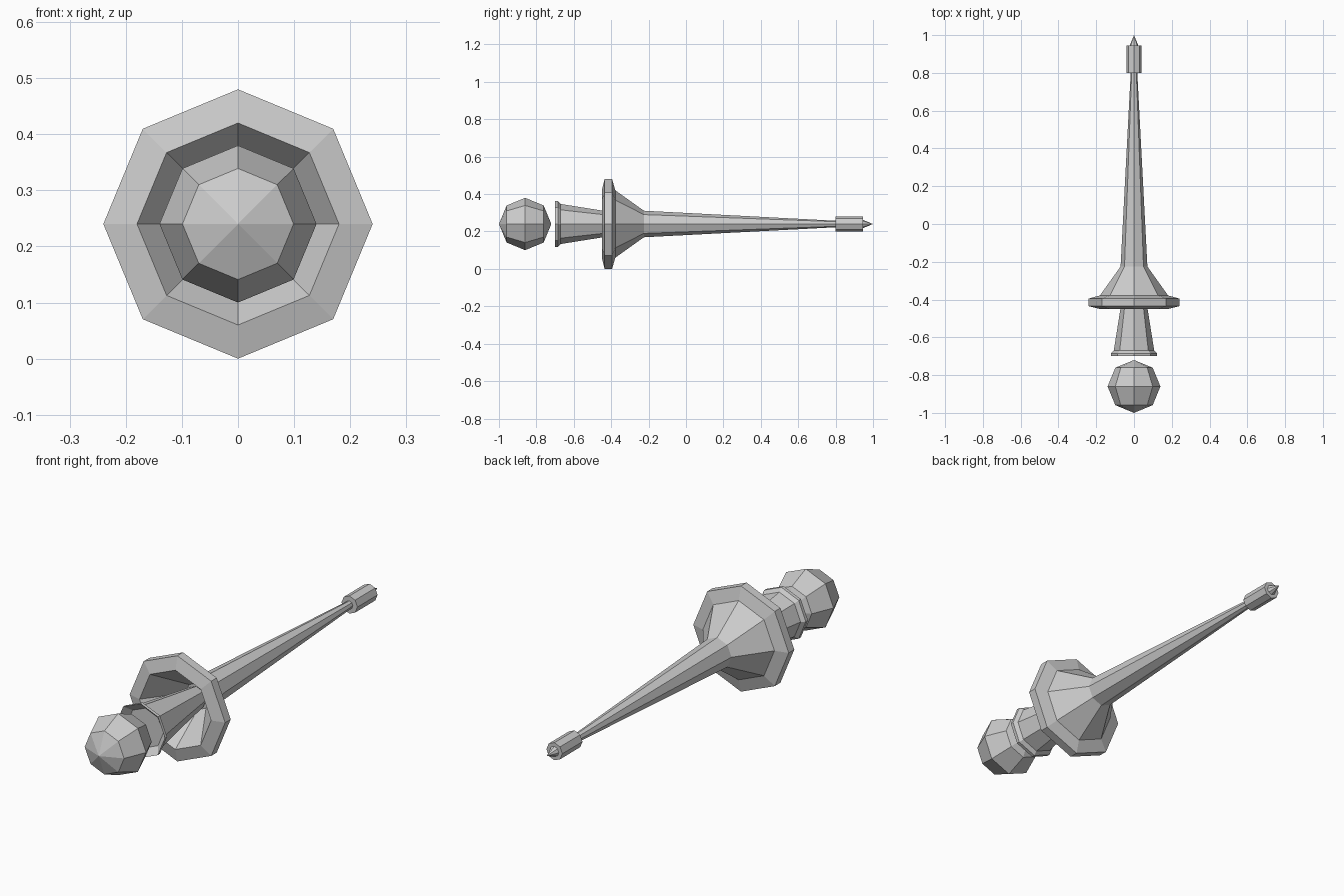
import bpy, bmesh
from math import cos, sin, pi
from mathutils import Vector

if "Cube" in bpy.data.objects:
    bpy.data.objects.remove(bpy.data.objects["Cube"])

SIDES = 8
AXIS_Z = 0.24


def lathe(name, profile):
    """Turn (y, radius) points round the long axis; radius 0 makes a point."""
    bm = bmesh.new()
    rings = []
    for y, r in profile:
        n = SIDES if r > 0 else 1
        rings.append([bm.verts.new((r * cos(2 * pi * i / SIDES), y,
                                    AXIS_Z + r * sin(2 * pi * i / SIDES)))
                      for i in range(n)])
    for a, b in zip(rings, rings[1:]):
        for i in range(SIDES):
            j = (i + 1) % SIDES
            quad = [a[i % len(a)], a[j % len(a)], b[j % len(b)], b[i % len(b)]]
            bm.faces.new(list(dict.fromkeys(quad)))
    bmesh.ops.recalc_face_normals(bm, faces=bm.faces)
    mesh = bpy.data.meshes.new(name)
    bm.to_mesh(mesh)
    bm.free()
    obj = bpy.data.objects.new(name, mesh)
    bpy.context.collection.objects.link(obj)
    return obj


# Ball pommel at the rear end
lathe("pommel", [(-0.86 - 0.14 * cos(pi * k / 4), 0.14 * sin(pi * k / 4) if 0 < k < 4 else 0)
                 for k in range(5)])

# Tapered grip with a cupped collar behind it
lathe("grip", [(-0.665, 0), (-0.665, 0.09), (-0.70, 0.123), (-0.685, 0.123),
               (-0.67, 0.107), (-0.45, 0.072), (-0.30, 0.05), (-0.30, 0)])

# Flared hand guard, hollow towards the grip, running into the long shaft
lathe("guard_and_shaft", [(-0.29, 0), (-0.29, 0.06), (-0.45, 0.18), (-0.435, 0.24),
                          (-0.395, 0.24), (-0.378, 0.18), (-0.225, 0.071),
                          (0.81, 0.017), (0.81, 0)])

# Tip sleeve and spike
lathe("tip_sleeve", [(0.80, 0), (0.80, 0.04), (0.945, 0.04), (0.945, 0)])
lathe("tip_spike", [(0.94, 0), (0.94, 0.025), (1.0, 0)])
